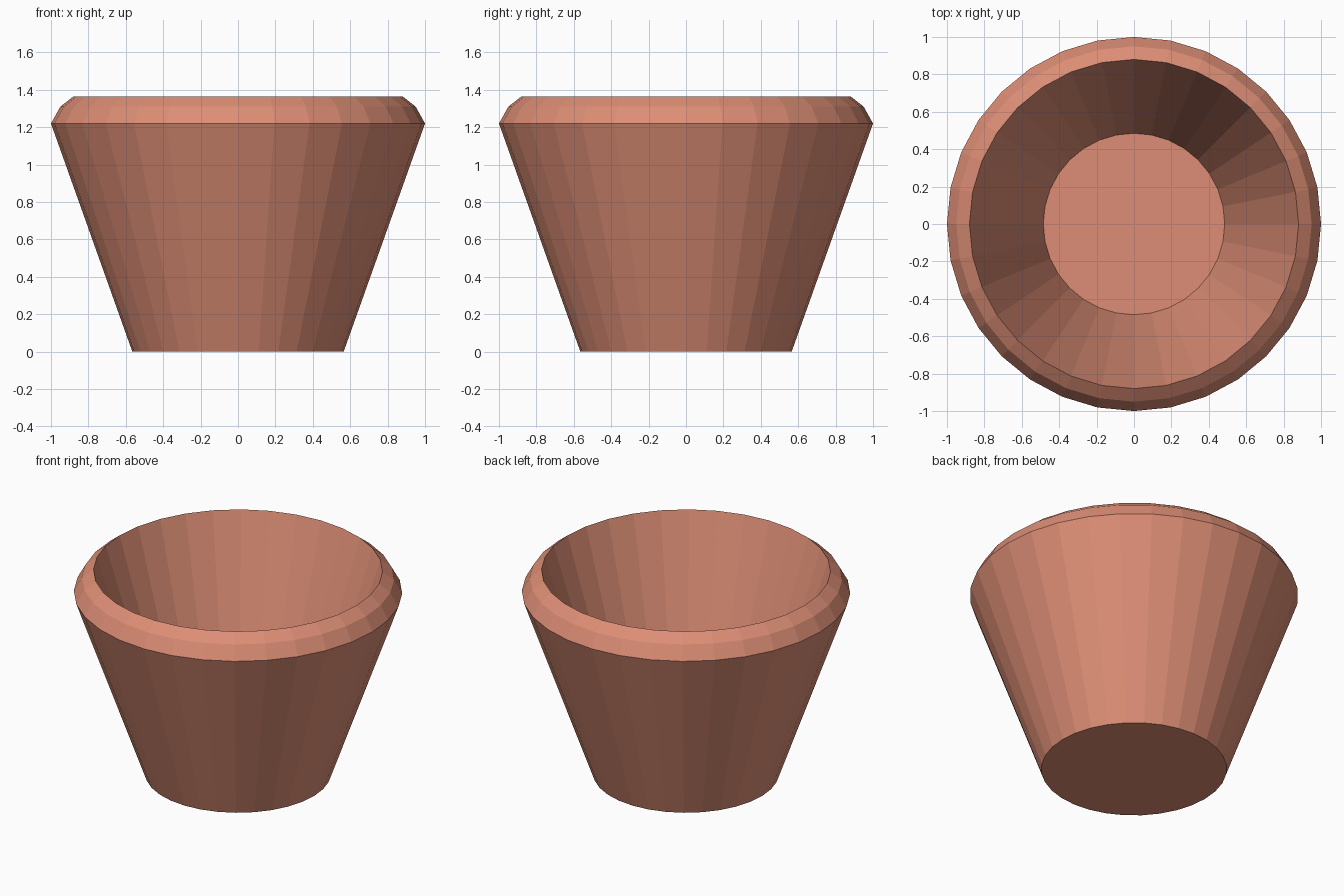
import bpy, bmesh
from math import cos, sin, pi

if "Cube" in bpy.data.objects:
    bpy.data.objects.remove(bpy.data.objects["Cube"])

SIDES = 32
# Profile (radius, height): base, flared wall, chamfered rim, inner wall, inner floor
PROFILE = [(0.565, 0.0), (1.0, 1.22), (0.95, 1.31), (0.88, 1.365), (0.485, 0.12)]

bm = bmesh.new()
rings = [[bm.verts.new((r * cos(2 * pi * i / SIDES), r * sin(2 * pi * i / SIDES), z))
          for i in range(SIDES)] for r, z in PROFILE]

# Walls between neighbouring rings
for a, b in zip(rings, rings[1:]):
    for i in range(SIDES):
        j = (i + 1) % SIDES
        bm.faces.new((a[i], a[j], b[j], b[i]))

# Underside and inner floor
bm.faces.new(rings[0][::-1])
bm.faces.new(rings[-1])
bmesh.ops.recalc_face_normals(bm, faces=bm.faces)

mesh = bpy.data.meshes.new("flower_pot")
bm.to_mesh(mesh)
bm.free()

# Terracotta
clay = bpy.data.materials.new("terracotta")
clay.diffuse_color = (0.72, 0.27, 0.18, 1.0)
clay.use_nodes = True
clay.node_tree.nodes["Principled BSDF"].inputs["Base Color"].default_value = clay.diffuse_color
mesh.materials.append(clay)

pot = bpy.data.objects.new("flower_pot", mesh)
bpy.context.collection.objects.link(pot)
